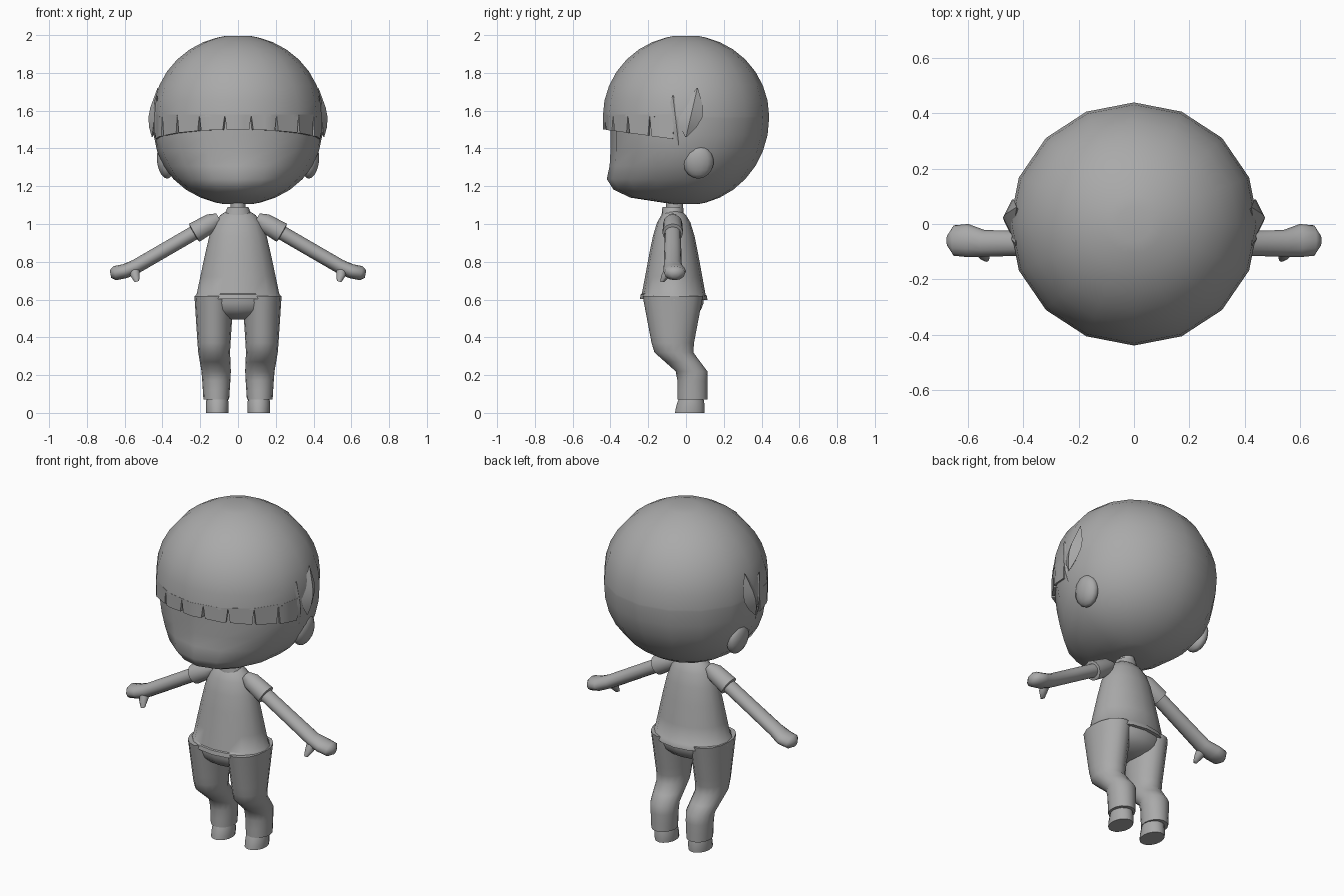
import bpy, bmesh
from math import sin, cos, pi, radians, sqrt
from mathutils import Vector

if "Cube" in bpy.data.objects:
    bpy.data.objects.remove(bpy.data.objects["Cube"])

grey = bpy.data.materials.new("plain grey")
grey.use_nodes = True
grey.diffuse_color = (0.4, 0.4, 0.4, 1)
grey.node_tree.nodes["Principled BSDF"].inputs["Base Color"].default_value = grey.diffuse_color


def finish(name, bm, angle):
    bmesh.ops.recalc_face_normals(bm, faces=bm.faces)
    mesh = bpy.data.meshes.new(name)
    bm.to_mesh(mesh)
    bm.free()
    mesh.materials.append(grey)
    obj = bpy.data.objects.new(name, mesh)
    bpy.context.collection.objects.link(obj)
    bpy.ops.object.select_all(action='DESELECT')
    obj.select_set(True)
    bpy.context.view_layer.objects.active = obj
    bpy.ops.object.shade_smooth_by_angle(angle=radians(angle))


def skin(bm, rings):
    """Join equal closed rings into a capped solid."""
    rows = [[bm.verts.new(point) for point in ring] for ring in rings]
    count = len(rows[0])
    for low, high in zip(rows, rows[1:]):
        for i in range(count):
            j = (i + 1) % count
            bm.faces.new((low[i], low[j], high[j], high[i]))
    bm.faces.new(rows[0][::-1])
    bm.faces.new(rows[-1])


def solid(name, rings, angle=45):
    bm = bmesh.new()
    skin(bm, rings)
    finish(name, bm, angle)


def oval(centre, across, along, count=16):
    """Ring around a centre, spanned by two half axes."""
    turns = [2 * pi * i / count for i in range(count)]
    return [centre + across * sin(t) - along * cos(t) for t in turns]


def flat_oval(x, y, z, width, depth):
    return oval(Vector((x, y, z)), Vector((width, 0, 0)), Vector((0, depth, 0)))


def limb(name, path, radii, side, thickness=1):
    """Round limb along a path, no thicker than the given half height."""
    points = [Vector(p) for p in path]
    rings = []
    for k, (point, radius) in enumerate(zip(points, radii)):
        along = points[min(k + 1, len(points) - 1)] - points[max(k - 1, 0)]
        up = along.cross(Vector((0, 1, 0))).normalized() * min(radius, thickness)
        ring = oval(point, up, Vector((0, radius, 0)), 12)
        rings.append([(side * p.x, p.y, p.z) for p in ring])
    solid(name, rings, 60)


def bulge(t, power):
    """Superellipse profile: full at zero, closed at one."""
    return sqrt(max(0, 1 - abs(t) ** power))


# Head: a ball whose lower front is replaced by a flatter face under a step
HEAD_R, HEAD_Z, WIDEN, STEPS = 0.44, 1.56, 1.025, 8
head_rings = []


def head_ring(z, width, front, back):
    ring = flat_oval(0, 0, z, width * WIDEN, 1)
    return [(p.x, p.y * (front if p.y < 0 else back), z) for p in ring]


for k in range(STEPS + 1):
    t = 0.99 * cos(pi / 2 * k / STEPS)
    back = HEAD_R * bulge(t, 2)
    muzzle = 0.4 + 0.03 * max(0, 1 - abs(t - 0.72) / 0.2)
    front = min(muzzle, max(back, 0.43 * bulge(t * 1.02, 9)))
    head_rings.append(head_ring(HEAD_Z - 0.46 * t, HEAD_R * bulge(t, 2.4), front, back))
for k in range(STEPS + 1):
    t = 0.99 * sin(pi / 2 * k / STEPS)
    r = HEAD_R * bulge(t, 2)
    head_rings.append(head_ring(HEAD_Z + 0.01 + 0.43 * t, r, r, r))
solid("head", head_rings)

# Fringe: a row of thick locks with notches between them, flush with the hair
fringe = bmesh.new()
LOCKS, SPREAD, NOTCH = 9, radians(164), radians(1.4)
span = SPREAD / LOCKS


def on_head(turn, radius, z):
    half = pi / 16
    facet = cos(half) / cos(turn % (2 * half) - half)
    return (radius * WIDEN * facet * sin(turn), -radius * facet * cos(turn), z)


for lock in range(LOCKS):
    start = lock * span - SPREAD / 2
    rings = []
    for step in range(5):
        part = step / 4
        top = start + span * part
        low = start + NOTCH + (span - 2 * NOTCH) * part
        tip = 1.5 - 0.06 * (1 - cos(low))
        rings.append([on_head(top, HEAD_R, 1.58), on_head(low, HEAD_R, tip),
                      on_head(low, 0.39, tip), on_head(top, 0.39, 1.58)])
    skin(fringe, rings)
finish("fringe", fringe, 30)


def pointed_lock(name, side, start, tip, width):
    """Leaf-shaped lock that swells outward between its two ends."""
    start, tip = Vector(start), Vector(tip)
    rings = []
    for step in range(6):
        t = step / 5
        swell = 0.05 + sin(pi * t ** 1.2)
        p = start.lerp(tip, t)
        half, out = width * swell, 0.03 * swell
        rings.append([(side * x, y, p.z) for x, y in (
            (p.x, p.y - half), (p.x + out, p.y), (p.x, p.y + half), (p.x - out, p.y))])
    solid(name, rings, 30)


ARM_Y = -0.07
for label, side in (("left", 1), ("right", -1)):
    pointed_lock(label + "_front_lock", side, (0.43, -0.07, 1.68), (0.4, -0.03, 1.35), 0.06)
    pointed_lock(label + "_rear_lock", side, (0.425, 0.06, 1.72), (0.455, 0, 1.46), 0.06)

    # Ear
    ear = bmesh.new()
    bmesh.ops.create_uvsphere(ear, u_segments=14, v_segments=9, radius=0.09)
    for v in ear.verts:
        v.co = (side * (0.385 + v.co.x / 2 + v.co.z / 9), v.co.y * 0.9 + 0.065, v.co.z + 1.33)
    finish(label + "_ear", ear, 60)

    # Sleeve, arm with mitten hand, and thumb
    shoulder, wrist = Vector((0.1, ARM_Y, 1.03)), Vector((0.54, ARM_Y, 0.775))
    cuff = shoulder.lerp(wrist, 0.3)
    limb(label + "_sleeve", [shoulder, shoulder.lerp(cuff, 0.3), cuff, cuff.lerp(wrist, 0.01)],
         [0.03, 0.05, 0.055, 0.04], side)
    palm, finger = Vector((0.6, -0.06, 0.75)), Vector((0.675, -0.06, 0.735))
    limb(label + "_arm", [cuff.lerp(shoulder, 0.2), cuff.lerp(wrist, 0.5), wrist, palm,
                          palm.lerp(finger, 0.7), finger],
         [0.042, 0.045, 0.048, 0.06, 0.055, 0.02], side, 0.038)
    limb(label + "_thumb", [(0.55, -0.08, 0.77), (0.545, -0.105, 0.73), (0.535, -0.125, 0.695)],
         [0.03, 0.025, 0.012], side)

    # Trouser leg: leans back below the knee and tapers to the ankle
    leg_rings = []
    for k in range(12):
        z = 0.07 + 0.05 * k
        knee = min(1, max(0, (z - 0.2) / 0.14))
        forward = knee * knee * (3 - 2 * knee)
        width = 0.068 + 0.065 * (z - 0.07)
        depth = 0.08 + 0.19 * max(0, z - 0.2)
        leg_rings.append(flat_oval(side * (0.115 + 0.012 * forward), 0.035 - 0.105 * forward,
                                   z, width, depth))
    solid(label + "_leg", leg_rings, 50)

    # Foot: rounded block that widens toward the floor
    foot_rings = []
    for k in range(6):
        t = k / 5
        size = bulge(0.6 - t, 6) if t < 0.5 else 1 - 0.2 * (t - 0.5)
        foot_rings.append(flat_oval(side * 0.11, 0.02 + 0.01 * t, 0.1 * t,
                                    0.06 * size, (0.08 - 0.015 * t) * size))
    solid(label + "_foot", foot_rings, 50)

# Trouser seat, closing in a rounded crotch
seat_rings = []
for k in range(6):
    t = 0.97 * cos(pi / 2 * k / 5)
    size = bulge(t, 3)
    seat_rings.append(flat_oval(0, -0.065, 0.62 - 0.13 * t, 0.22 * size, 0.16 * size))
solid("hips", seat_rings, 60)


# Shirt: narrows upward, rounds over at the shoulders, hem slightly lower at the back
def shirt_ring(t, grow=0):
    shoulder_round = bulge(t, 10)
    ring = flat_oval(0, -0.065, 0.6 + 0.48 * t, 0.225 * (1 - 0.45 * t) * shoulder_round + grow,
                     0.174 * (1 - 0.51 * t) * shoulder_round + grow)
    for p in ring:
        p.z -= 0.02 * (p.y - ARM_Y) * (1 - t) ** 4
    return ring


body = [shirt_ring(t) for t in (0.06, 0.25, 0.5, 0.7, 0.85, 0.93, 0.97, 0.99)]
solid("shirt", [shirt_ring(0, -0.01), shirt_ring(0, 0.005), shirt_ring(0.05, 0.005)] + body, 40)

# Collar and neck
solid("collar", [flat_oval(0, ARM_Y, 1.04, 0.075, 0.06), flat_oval(0, ARM_Y, 1.09, 0.055, 0.055)])
solid("neck", [flat_oval(0, -0.06, z, 0.04, 0.045) for z in (1.04, 1.15)])
